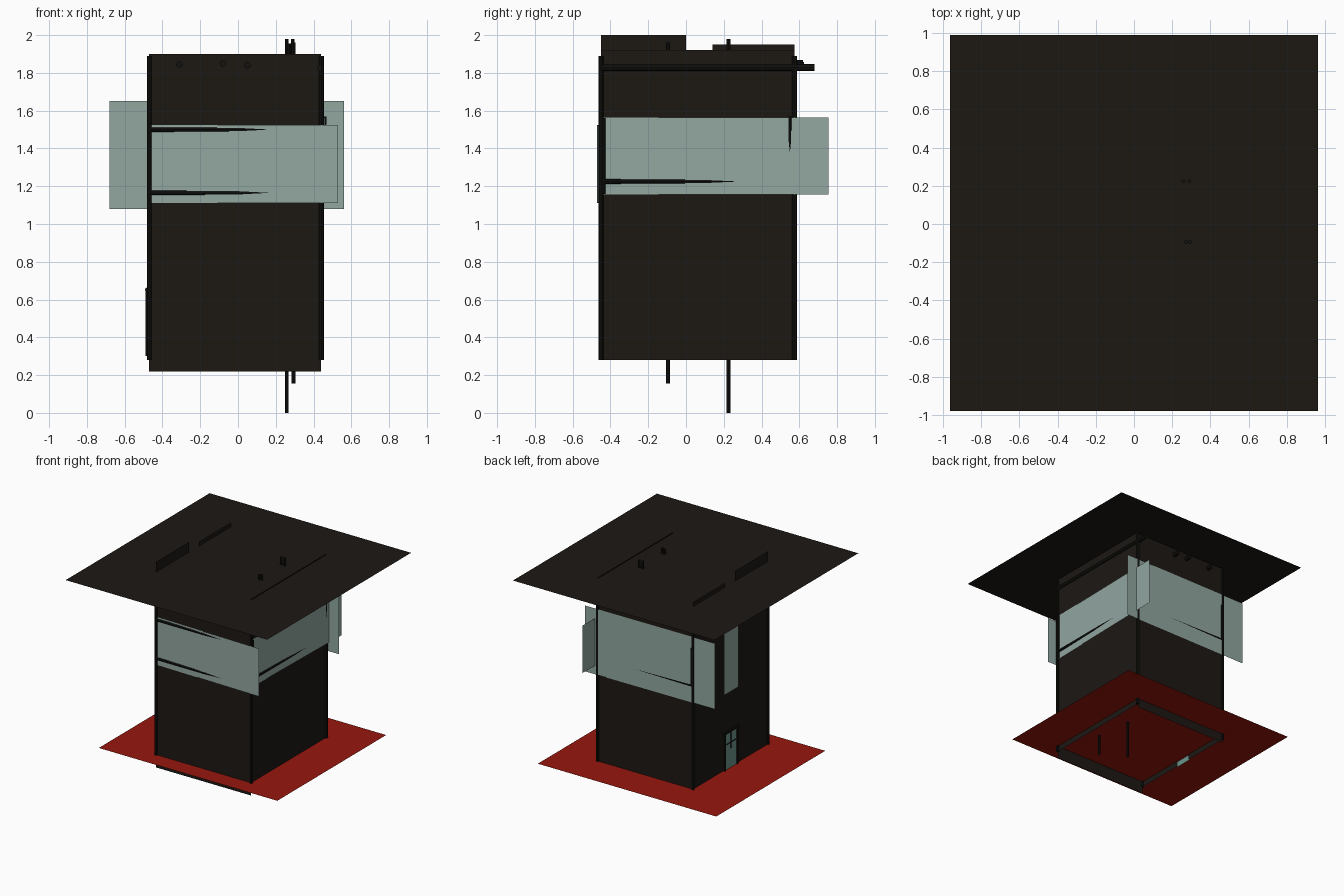
import bpy
from mathutils import Vector

if "Cube" in bpy.data.objects:
    bpy.data.objects.remove(bpy.data.objects["Cube"])


def material(name, rgb):
    m = bpy.data.materials.new(name)
    m.diffuse_color = (*rgb, 1)
    m.use_nodes = True
    m.node_tree.nodes["Principled BSDF"].inputs["Base Color"].default_value = m.diffuse_color
    return m


WALL = material("charred_wood", (0.012, 0.009, 0.007))
TRIM = material("black_trim", (0.006, 0.006, 0.005))
RED = material("red_floor", (0.30, 0.008, 0.004))
GLASS = material("pale_glass", (0.29, 0.39, 0.36))
DOOR = material("door_glass", (0.15, 0.30, 0.26))


def sheet(name, pts, mat):
    """Flat single-sided panel through four corners."""
    me = bpy.data.meshes.new(name)
    me.from_pydata(pts, [], [tuple(range(len(pts)))])
    me.materials.append(mat)
    ob = bpy.data.objects.new(name, me)
    bpy.context.collection.objects.link(ob)
    return ob


def flat(name, x0, x1, y0, y1, z, mat):
    sheet(name, [(x0, y0, z), (x1, y0, z), (x1, y1, z), (x0, y1, z)], mat)


def upright(name, a, b, z0, z1, mat):
    """Vertical panel standing on the plan line a-b."""
    sheet(name, [(*a, z0), (*b, z0), (*b, z1), (*a, z1)], mat)


def rod(name, a, b, r=0.012, sides=8):
    a, b = Vector(a), Vector(b)
    bpy.ops.mesh.primitive_cylinder_add(vertices=sides, radius=r, depth=(b - a).length,
                                        location=(a + b) / 2)
    ob = bpy.context.object
    ob.name = name
    ob.rotation_euler = (b - a).to_track_quat('Z', 'Y').to_euler()
    ob.data.materials.append(TRIM)
    return ob


# floor and roof sheets
flat("floor", -0.91, 0.80, -0.605, 0.885, 0.33, RED)
flat("roof", -0.965, 0.965, -0.98, 0.99, 1.912, WALL)

# front, right and back walls, each split by its window opening
L, R, F, B = -0.47, 0.44, -0.45, 0.575
for name, a, b, z0, sill, head, z1 in (
        ("front_wall", (L, F), (R, F), 0.22, 1.165, 1.50, 1.90),
        ("right_wall", (R, F), (R, B), 0.28, 1.225, 1.54, 1.92),
        ("back_wall", (L, B), (R, B), 0.25, 1.225, 1.54, 1.90)):
    upright(name + "_lower", a, b, z0, sill, WALL)
    upright(name + "_upper", a, b, head, z1, WALL)

# left wall: two tall slabs rising through the roof, infill between
upright("left_wall_front_slab", (L, F), (L, 0.0), 0.28, 2.0, WALL)
upright("left_wall_back_slab", (L, 0.14), (L, B), 0.28, 1.95, WALL)
upright("left_wall_middle", (L, 0.0), (L, 0.14), 0.64, 1.01, WALL)
upright("left_wall_top", (L, 0.0), (L, 0.14), 1.60, 1.90, WALL)

# oversized window panes, slightly skewed against the walls
upright("front_window", (-0.47, -0.450), (0.53, -0.472), 1.11, 1.525, GLASS)
upright("right_window", (0.442, -0.46), (0.465, 0.755), 1.155, 1.565, GLASS)
upright("back_window", (-0.68, 0.577), (0.56, 0.585), 1.08, 1.65, GLASS)
upright("left_window", (-0.482, -0.03), (-0.482, 0.17), 0.99, 1.65, GLASS)

# window frame rods, partly sunk into the panes
for z in (1.165, 1.50):
    rod("front_window_rail", (-0.475, -0.452, z), (R, -0.452, z))
rod("right_window_sill", (0.444, -0.44, 1.225), (0.444, B, 1.225))
rod("right_window_head", (0.430, -0.44, 1.54), (0.430, B, 1.54))
rod("right_window_front_jamb", (0.445, -0.435, 1.16), (0.445, -0.435, 1.56), 0.009)
rod("right_window_back_jamb", (0.445, 0.55, 1.20), (0.460, 0.55, 1.57), 0.009)
rod("back_window_sill", (-0.467, 0.571, 1.225), (R, 0.571, 1.225), 0.011)
rod("back_window_head", (-0.467, 0.567, 1.54), (R, 0.567, 1.54), 0.011)
rod("back_window_jamb", (-0.462, 0.577, 1.225), (-0.462, 0.577, 1.55))

# corner posts
for x, y in ((L, F), (0.442, F), (L, B), (0.442, B)):
    rod("corner_post", (x, y, 0.28), (x, y, 1.89), 0.013)

# roof beams running front to back
for x, z, y1 in ((-0.31, 1.845, 0.62), (-0.08, 1.85, 0.62), (0.05, 1.84, 0.625), (0.437, 1.828, 0.68)):
    rod("roof_beam", (x, -0.46, z), (x, y1, z), 0.018)

# inside poles reaching through floor and roof
rod("back_pole", (0.258, 0.225, 0.0), (0.258, 0.225, 1.98), 0.01)
rod("back_pole_top", (0.290, 0.225, 0.40), (0.290, 0.225, 1.98), 0.01)
rod("front_pole", (0.294, -0.095, 0.155), (0.294, -0.095, 1.96), 0.01)
rod("front_pole_top", (0.272, -0.095, 0.40), (0.272, -0.095, 1.955), 0.01)

# door with frame, lintel and cross bars
D = -0.482
upright("door", (-0.478, -0.01), (-0.478, 0.15), 0.28, 0.64, DOOR)
for y in (-0.015, 0.155):
    rod("door_post", (D, y, 0.30), (D, y, 0.65), 0.007)
rod("door_lintel", (D, -0.03, 0.652), (D, 0.17, 0.652), 0.011)
rod("door_mullion", (D, 0.07, 0.50), (D, 0.07, 0.645), 0.004)
rod("door_crossbar", (D, -0.015, 0.55), (D, 0.155, 0.55), 0.004)
